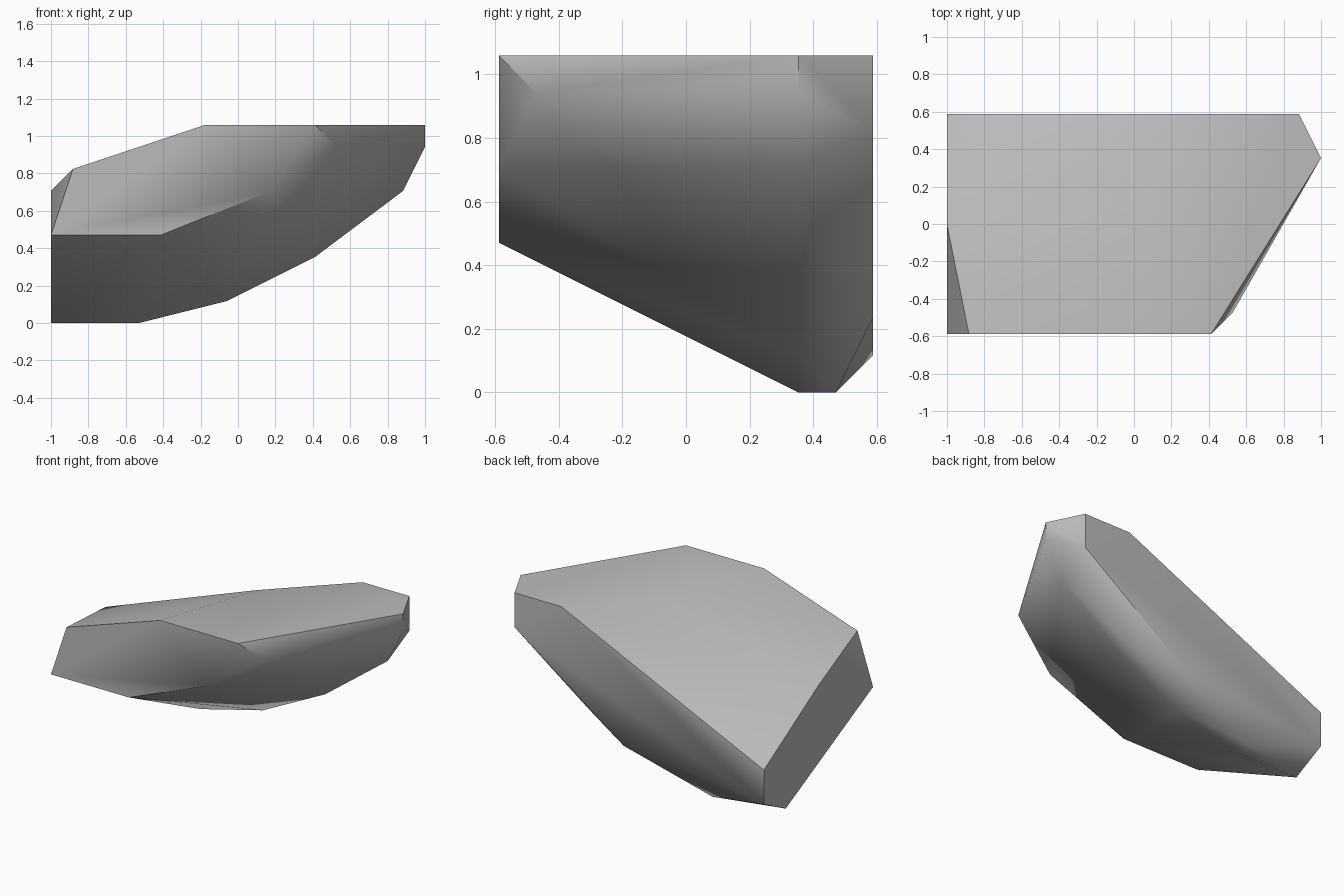
import bpy
import bmesh
from math import radians
from mathutils import Vector

# Remove the default cube
default_cube = bpy.data.objects.get("Cube")
if default_cube:
    bpy.data.objects.remove(default_cube, do_unlink=True)

# The rock is laid out on a coarse grid: width, depth and height in cells
WIDTH, DEPTH = 17, 10
CELL = 2 / WIDTH


def grid_point(x, y, z):
    """Turn grid cells into a centred position standing on the ground."""
    return Vector((x - WIDTH / 2, y - DEPTH / 2, z)) * CELL


def make_material(name, colour):
    material = bpy.data.materials.new(name)
    material.use_nodes = True
    material.diffuse_color = colour
    material.node_tree.nodes["Principled BSDF"].inputs["Base Color"].default_value = colour
    return material


# Flat front and back outlines as (width, height)
front_outline = [(0, 4), (5, 4), (10, 6), (12, 9), (7, 9), (1, 7)]
back_outline = [(16, 9), (13, 9), (0, 3), (0, 1), (9, 2), (16, 7)]

# Underside ridge, running from the low end up to the tip, as (width, height)
belly_ridge = [(0, 0), (4, 0), (8, 1), (12, 3), (16, 6), (17, 8), (17, 9)]
RIDGE_DEPTH = 8

# Single corners: top peak, left bevel, front chip and two rear bevels
loose_corners = [(9, 6, 9), (0, 5, 6), (13, 1, 8), (4, 9, 0), (12, 9, 3)]

corners = [(x, 0, z) for x, z in front_outline]
corners += [(x, DEPTH, z) for x, z in back_outline]
corners += [(x, RIDGE_DEPTH, z) for x, z in belly_ridge]
corners += loose_corners

# Wrap a faceted skin around the corners and merge coplanar facets
bm = bmesh.new()
for corner in corners:
    bm.verts.new(grid_point(*corner))
bmesh.ops.convex_hull(bm, input=bm.verts[:])
loose = [v for v in bm.verts if not v.link_faces]
bmesh.ops.delete(bm, geom=loose, context="VERTS")
bmesh.ops.dissolve_limit(bm, angle_limit=radians(0.5), verts=bm.verts[:], edges=bm.edges[:])
bmesh.ops.recalc_face_normals(bm, faces=bm.faces[:])

mesh = bpy.data.meshes.new("rock")
bm.to_mesh(mesh)
bm.free()
mesh.materials.append(make_material("stone grey", (0.5, 0.5, 0.5, 1)))

rock = bpy.data.objects.new("rock", mesh)
bpy.context.collection.objects.link(rock)

# Soft shading across shallow facets, crisp edges on the cut sides
bpy.ops.object.select_all(action="DESELECT")
rock.select_set(True)
bpy.context.view_layer.objects.active = rock
bpy.ops.object.shade_smooth_by_angle(angle=radians(40))
